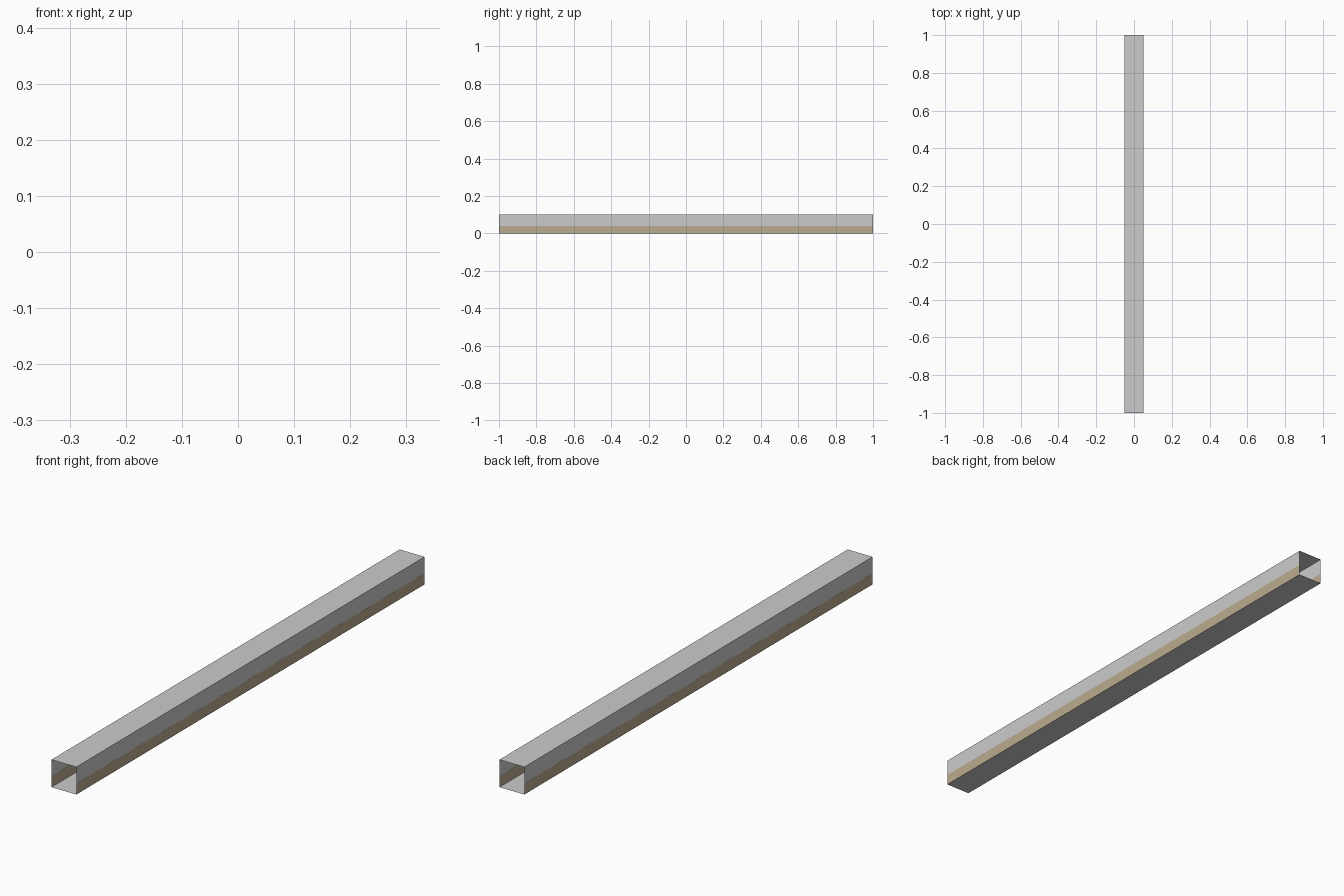
import bpy, bmesh

if "Cube" in bpy.data.objects:
    bpy.data.objects.remove(bpy.data.objects["Cube"])

L, W, H = 2.0, 0.1, 0.1   # length, width, height of the channel
T = 0.0003                # strip thickness

brown = bpy.data.materials.new("brown")
brown.diffuse_color = (0.50, 0.41, 0.27, 1)
brown.use_nodes = True
brown.node_tree.nodes["Principled BSDF"].inputs["Base Color"].default_value = brown.diffuse_color


def add_object(name, bm, mat=None):
    me = bpy.data.meshes.new(name)
    bm.to_mesh(me)
    bm.free()
    ob = bpy.data.objects.new(name, me)
    bpy.context.collection.objects.link(ob)
    if mat:
        me.materials.append(mat)
    return ob


def strip(name, center, size, mat=None):
    bm = bmesh.new()
    bmesh.ops.create_cube(bm, size=1)
    bmesh.ops.scale(bm, vec=size, verts=bm.verts)
    bmesh.ops.translate(bm, vec=center, verts=bm.verts)
    return add_object(name, bm, mat)


# open-ended square tube: a box without its two end faces
bm = bmesh.new()
bmesh.ops.create_cube(bm, size=1)
bmesh.ops.scale(bm, vec=(W, L, H), verts=bm.verts)
bmesh.ops.translate(bm, vec=(0, 0, H / 2), verts=bm.verts)
ends = [f for f in bm.faces if abs(f.normal.y) > 0.9]
bmesh.ops.delete(bm, geom=ends, context='FACES_ONLY')
add_object("square_tube", bm)

# brown skirting strips on the lower part of both walls, seen inside and out
for side, sx in (("left", -1), ("right", 1)):
    strip(f"{side}_skirting", (sx * W / 2, 0, 0.02), (T, L, 0.04), brown)

# narrow flat strip lying just under the top face
strip("top_strip", (0, 0, H - T / 2 - 0.0001), (0.02, L, T))
